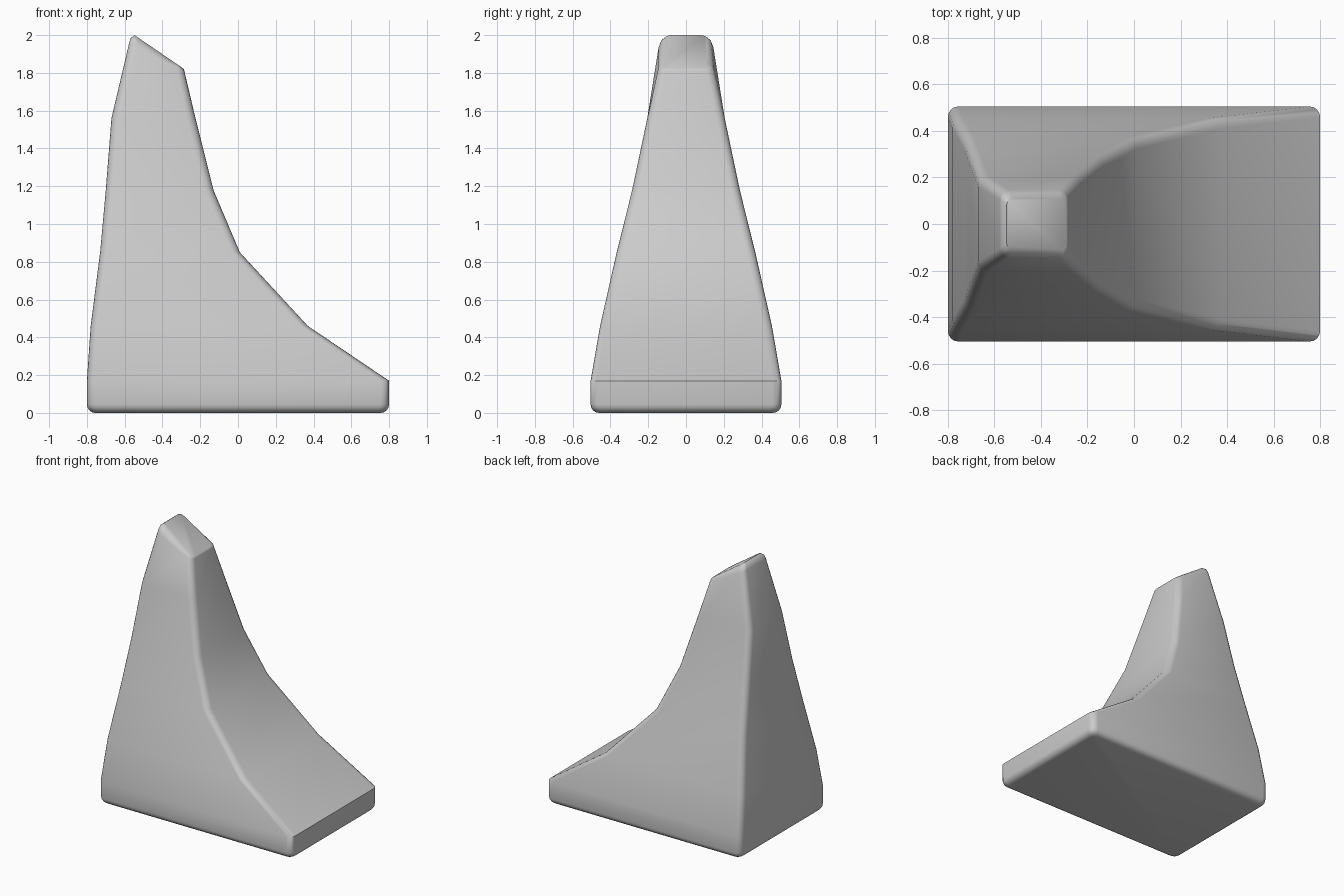
import bpy, bmesh, math

if "Cube" in bpy.data.objects:
    bpy.data.objects.remove(bpy.data.objects["Cube"])

STEPS = 4  # segments per rounded vertical corner


def section(bm, xl, xr, hw, zl, zr, r):
    """Rounded-rectangle ring; height runs linearly from zl (left) to zr (right)."""
    ring = []
    corners = [(xr - r, hw - r, 0), (xl + r, hw - r, 90),
               (xl + r, -hw + r, 180), (xr - r, -hw + r, 270)]
    for cx, cy, start in corners:
        for i in range(STEPS + 1):
            a = math.radians(start + 90 * i / STEPS)
            x, y = cx + r * math.cos(a), cy + r * math.sin(a)
            z = zl + (zr - zl) * (x - xl) / (xr - xl)
            ring.append(bm.verts.new((x, y, z)))
    return ring


# Rounded bottom edge, then the tapering body: left x, right x, half depth, left z, right z, radius
B = 0.045
sections = []
for i in range(5):
    a = math.radians(90 * i / 4)
    d, z = B * (1 - math.sin(a)), B * (1 - math.cos(a))
    sections.append((-0.80 + d, 0.80 - d, 0.505 - d, z, z, 0.05 - 0.5 * d))
sections += [
    (-0.80, 0.80, 0.505, 0.17, 0.17, 0.045),
    (-0.78, 0.37, 0.455, 0.46, 0.46, 0.045),
    (-0.73, 0.01, 0.367, 0.85, 0.85, 0.045),
    (-0.70, -0.13, 0.285, 1.18, 1.18, 0.045),
    (-0.67, -0.225, 0.205, 1.56, 1.56, 0.045),
    # Slanted tip with a softened rim
    (-0.577, -0.284, 0.145, 1.955, 1.81, 0.04),
    (-0.568, -0.285, 0.133, 1.985, 1.817, 0.035),
    (-0.548, -0.289, 0.110, 2.00, 1.823, 0.03),
]

# Loft the sections into one solid
bm = bmesh.new()
rings = [section(bm, *s) for s in sections]
n = len(rings[0])
for low, high in zip(rings, rings[1:]):
    for i in range(n):
        j = (i + 1) % n
        bm.faces.new((low[i], low[j], high[j], high[i]))
bm.faces.new(rings[0][::-1])
bm.faces.new(rings[-1])
bmesh.ops.recalc_face_normals(bm, faces=bm.faces)

mesh = bpy.data.meshes.new("curved_wedge")
bm.to_mesh(mesh)
bm.free()
wedge = bpy.data.objects.new("curved_wedge", mesh)
bpy.context.collection.objects.link(wedge)

# Smooth shading, keeping only the sharp lower lip
bpy.context.view_layer.objects.active = wedge
wedge.select_set(True)
bpy.ops.object.shade_smooth_by_angle(angle=math.radians(50))
